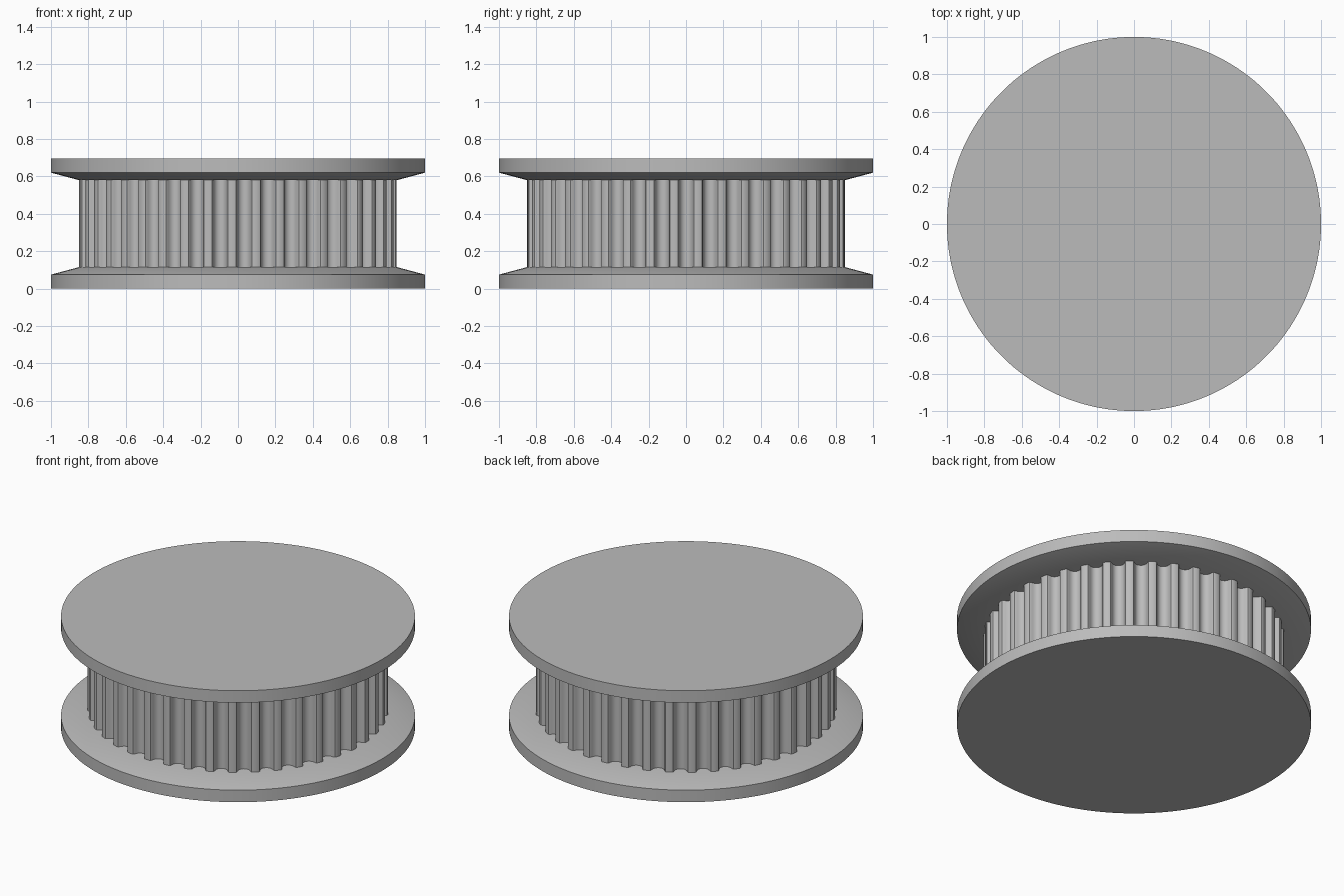
import bpy, bmesh, math

if "Cube" in bpy.data.objects:
    bpy.data.objects.remove(bpy.data.objects["Cube"], do_unlink=True)

TEETH = 41
RADIUS = 0.85           # outer radius of the toothed drum
HEIGHT = 0.695
FLANGE = 0.115          # flange height including its cone

grey = bpy.data.materials.new("plain grey")
grey.use_nodes = True
colour = (0.5, 0.5, 0.5, 1)
grey.diffuse_color = colour
grey.node_tree.nodes["Principled BSDF"].inputs["Base Color"].default_value = colour


def finish(name, bm):
    bmesh.ops.recalc_face_normals(bm, faces=bm.faces)
    mesh = bpy.data.meshes.new(name)
    bm.to_mesh(mesh)
    bm.free()
    mesh.materials.append(grey)
    obj = bpy.data.objects.new(name, mesh)
    bpy.context.collection.objects.link(obj)
    bpy.ops.object.select_all(action='DESELECT')
    obj.select_set(True)
    bpy.context.view_layer.objects.active = obj
    bpy.ops.object.shade_smooth_by_angle(angle=math.radians(30))
    return obj


def stack(name, rings):
    """Close a solid through a list of matching horizontal rings."""
    bm = bmesh.new()
    loops = [[bm.verts.new(p) for p in ring] for ring in rings]
    for low, high in zip(loops, loops[1:]):
        for i in range(len(low)):
            j = (i + 1) % len(low)
            bm.faces.new((low[i], low[j], high[j], high[i]))
    bm.faces.new(loops[0])
    bm.faces.new(loops[-1])
    return finish(name, bm)


def circle(r, z, n=180):
    return [(r * math.cos(math.tau * i / n), r * math.sin(math.tau * i / n), z)
            for i in range(n)]


# Flanges: straight rim, then a shallow cone in to the drum
for name, end, way in (("bottom_flange", 0, 1), ("top_flange", HEIGHT, -1)):
    profile = [(1, 0), (1, 0.075), (RADIUS, FLANGE)]
    stack(name, [circle(r, end + way * z) for r, z in profile])

# Half of one rounded groove: sideways offset and depth
half_groove = [(0.049, 0), (0.043, 0.003), (0.039, 0.010), (0.036, 0.022),
               (0.030, 0.035), (0.022, 0.043), (0.012, 0.048), (0, 0.05)]
groove = [(-s, d) for s, d in half_groove] + half_groove[-2::-1]


def drum_ring(z):
    ring = []
    for k in range(TEETH):
        for side, depth in groove:
            a = math.tau * k / TEETH + side / RADIUS
            r = RADIUS - depth
            ring.append((r * math.cos(a), r * math.sin(a), z))
        a = math.tau * (k + 0.5) / TEETH
        ring.append((RADIUS * math.cos(a), RADIUS * math.sin(a), z))
    return ring


# Toothed drum, with a groove centred on +x
stack("toothed_drum", [drum_ring(FLANGE - 0.01), drum_ring(HEIGHT - FLANGE + 0.01)])
